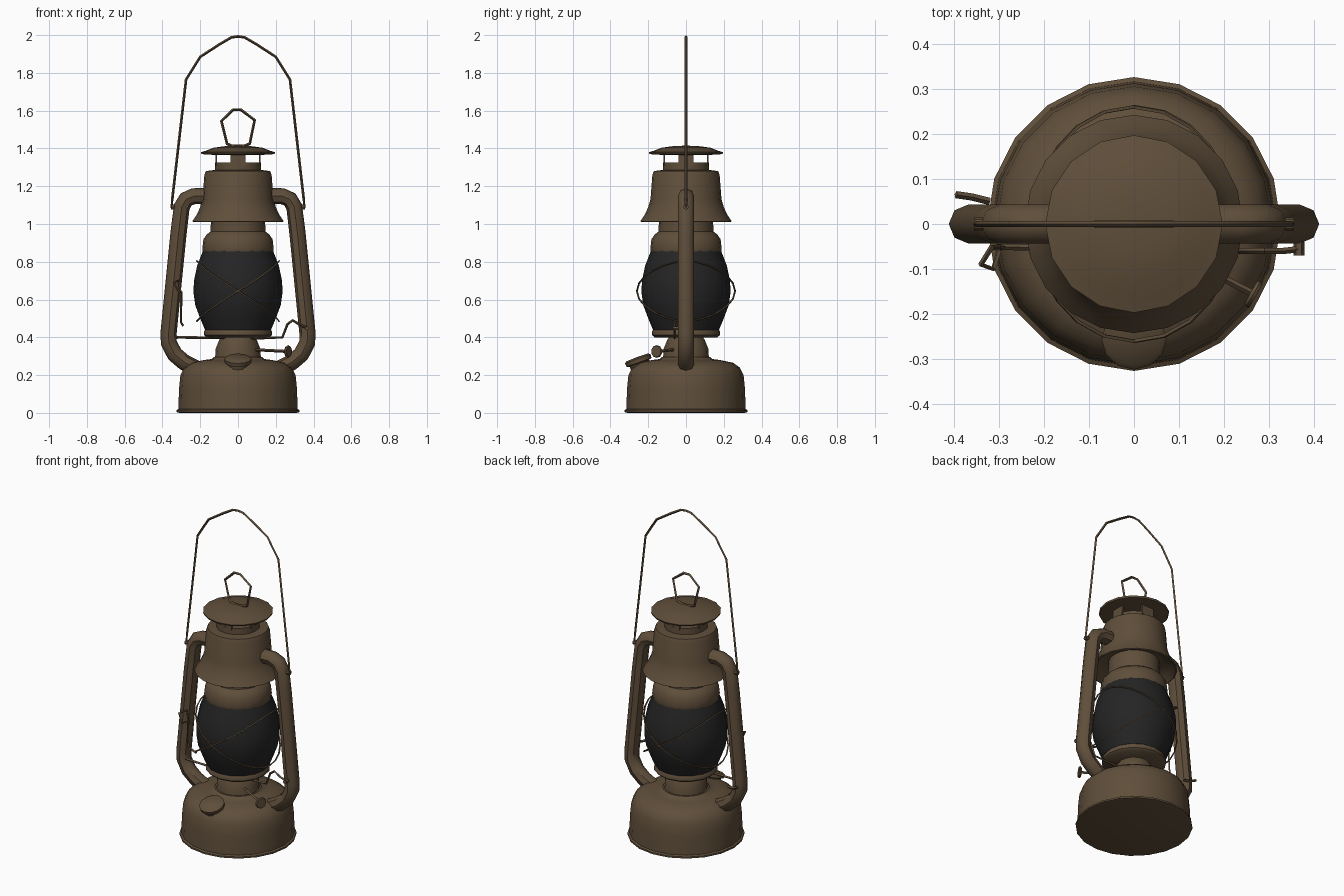
import bpy, bmesh, math
from mathutils import Vector, Matrix

cube = bpy.data.objects.get("Cube")
if cube:
    bpy.data.objects.remove(cube, do_unlink=True)


def material(name, rgb):
    m = bpy.data.materials.new(name)
    m.use_nodes = True
    m.diffuse_color = (*rgb, 1)
    m.node_tree.nodes["Principled BSDF"].inputs["Base Color"].default_value = (*rgb, 1)
    return m


metal = material("aged_brown_metal", (0.115, 0.077, 0.043))
glass = material("dark_glass", (0.018, 0.018, 0.019))


def select(ob):
    bpy.ops.object.select_all(action='DESELECT')
    ob.select_set(True)
    bpy.context.view_layer.objects.active = ob


def finish(name, bm, mat, angle=40):
    me = bpy.data.meshes.new(name)
    bmesh.ops.recalc_face_normals(bm, faces=bm.faces)
    bm.to_mesh(me)
    bm.free()
    me.materials.append(mat)
    ob = bpy.data.objects.new(name, me)
    bpy.context.collection.objects.link(ob)
    select(ob)
    bpy.ops.object.shade_smooth_by_angle(angle=math.radians(angle))
    return ob


def lathe(name, profile, sides=20, mat=metal, place=None):
    """Turn (radius, z) points around z; zero radius closes an end."""
    bm = bmesh.new()
    rings = []
    for r, z in profile:
        n = 1 if r == 0 else sides
        rings.append([bm.verts.new((r * math.sin(math.tau * i / sides),
                                    r * math.cos(math.tau * i / sides), z)) for i in range(n)])
    for a, b in zip(rings, rings[1:]):
        for i in range(sides):
            quad = [a[i % len(a)], a[(i + 1) % len(a)], b[(i + 1) % len(b)], b[i % len(b)]]
            bm.faces.new(list(dict.fromkeys(quad)))
    if place:
        bm.transform(place)
    return finish(name, bm, mat)


def tube(name, points, radius, resolution=0, cyclic=False):
    cu = bpy.data.curves.new(name, 'CURVE')
    cu.dimensions = '3D'
    cu.bevel_depth = radius
    cu.bevel_resolution = resolution
    cu.use_fill_caps = True
    sp = cu.splines.new('POLY')
    sp.points.add(len(points) - 1)
    for p, co in zip(sp.points, points):
        p.co = (*co, 1)
    sp.use_cyclic_u = cyclic
    ob = bpy.data.objects.new(name, cu)
    bpy.context.collection.objects.link(ob)
    cu.materials.append(metal)
    select(ob)
    bpy.ops.object.convert(target='MESH')
    bpy.ops.object.shade_smooth_by_angle(angle=math.radians(45))
    return ob


# Fuel tank and burner
lathe("fuel_tank", [(0, 0.004), (0.31, 0), (0.326, 0.004), (0.326, 0.014), (0.316, 0.02), (0.312, 0.13),
                    (0.305, 0.2), (0.285, 0.24), (0.25, 0.265), (0.18, 0.28), (0.14, 0.285),
                    (0.13, 0.295), (0, 0.295)])
lathe("burner_cone", [(0, 0.28), (0.122, 0.28), (0.118, 0.34), (0.1, 0.385), (0.085, 0.41), (0, 0.41)], 16)
lathe("globe_plate", [(0, 0.4), (0.165, 0.4), (0.18, 0.412), (0.18, 0.432), (0.17, 0.445), (0, 0.445)], 16)

# Glass globe with crossing guard wires
lathe("glass_globe", [(0, 0.44), (0.175, 0.44), (0.2, 0.5), (0.226, 0.57), (0.236, 0.64), (0.233, 0.7),
                      (0.216, 0.78), (0.185, 0.86), (0, 0.86)], 16, glass)
for side, tilt in (("left", 1), ("right", -1)):
    ring = []
    for i in range(24):
        t = math.tau * i / 24
        r = 0.218 + 0.042 * math.sin(t) ** 2
        ring.append((r * math.cos(t), r * math.sin(t), 0.645 + tilt * 0.16 * math.cos(t)))
    tube("guard_wire_" + side, ring, 0.005, cyclic=True)

# Chimney: collar, flared hood, vent and cap
lathe("globe_collar", [(0, 0.855), (0.186, 0.855), (0.189, 0.87), (0.183, 0.92), (0.165, 0.945),
                       (0.145, 0.96), (0.142, 1.1), (0, 1.1)])
lathe("chimney_hood", [(0.142, 1.06), (0.17, 1.06), (0.205, 1.035), (0.235, 1.01), (0.242, 1.014),
                       (0.218, 1.05), (0.2, 1.09), (0.188, 1.13), (0.178, 1.26), (0.17, 1.28),
                       (0.125, 1.286), (0, 1.286)])
lathe("vent_base", [(0, 1.28), (0.123, 1.28), (0.123, 1.325), (0, 1.325)], 16)
for i, side in enumerate(("left", "back", "right", "front")):
    bm = bmesh.new()
    bmesh.ops.create_cube(bm, size=1)
    bm.transform(Matrix.Rotation(i * math.pi / 2, 4, 'Z') @ Matrix.Translation((0.115, 0, 1.345))
                 @ Matrix.Diagonal((0.01, 0.08, 0.07, 1)))
    finish("vent_post_" + side, bm, metal)
lathe("chimney_cap", [(0, 1.366), (0.13, 1.366), (0.193, 1.37), (0.197, 1.38), (0.17, 1.388),
                      (0.13, 1.404), (0.06, 1.413), (0, 1.415)], 16)

# Lifting ring and carrying handle
tube("lifting_ring", [(-0.03, 0, 1.412), (-0.058, 0, 1.425), (-0.088, 0, 1.545), (-0.025, 0, 1.605),
                      (0.015, 0, 1.605), (0.088, 0, 1.55), (0.062, 0, 1.425), (0.03, 0, 1.412)],
     0.008, cyclic=True)
half = [(0.33, 1.09), (0.352, 1.09), (0.347, 1.14), (0.275, 1.765), (0.2, 1.885), (0.1, 1.95), (0.035, 1.988)]
arch = [(-x, 0, z) for x, z in half] + [(0, 0, 1.993)] + [(x, 0, z) for x, z in reversed(half)]
tube("carrying_handle", arch, 0.007)

# Side air tubes
for side, s in (("left", 1), ("right", -1)):
    path = [(0.15, 1.147), (0.235, 1.147), (0.275, 1.13), (0.298, 1.09), (0.315, 0.95), (0.368, 0.42),
            (0.366, 0.37), (0.335, 0.31), (0.285, 0.268), (0.22, 0.235)]
    tube("air_tube_" + side, [(s * x, 0, z) for x, z in path], 0.043, 2)
    lathe("handle_pivot_" + side, [(0, -0.02), (0.014, -0.02), (0.014, 0.02), (0, 0.02)], 8,
          place=Matrix.Translation((s * 0.335, 0, 1.09)) @ Matrix.Rotation(math.pi / 2, 4, 'Y'))

# Filler cap, tilted towards the front
tilt = Matrix.Translation((0, -0.235, 0.23)) @ Matrix.Rotation(math.radians(20), 4, 'X')
lathe("filler_cap", [(0, -0.02), (0.052, -0.02), (0.055, 0.035), (0.07, 0.04), (0.072, 0.06),
                     (0.06, 0.068), (0, 0.07)], 12, place=tilt)

# Globe lifting lever, latch wire and wick winder
tube("lifting_lever", [(-0.32, -0.05, 0.4), (0.1, -0.06, 0.395), (0.235, -0.06, 0.4), (0.262, -0.06, 0.47),
                       (0.29, -0.06, 0.49), (0.33, -0.06, 0.465), (0.372, -0.055, 0.448)], 0.007)
tube("lever_tip", [(0.366, -0.07, 0.448), (0.366, -0.04, 0.448)], 0.012, 1)
tube("latch_wire", [(-0.29, -0.05, 0.46), (-0.302, -0.05, 0.48), (-0.3, -0.06, 0.64), (-0.312, -0.1, 0.64),
                    (-0.34, -0.09, 0.69), (-0.315, -0.05, 0.7), (-0.3, -0.05, 0.62)], 0.006)
tube("latch_hook", [(-0.32, 0.05, 0.4), (-0.36, 0.06, 0.405), (-0.395, 0.065, 0.42)], 0.008)
winder = Vector((0.265, -0.155, 0.325))
tube("wick_winder_rod", [(0.08, -0.06, 0.335), winder], 0.008)
axis = Vector((0.87, -0.5, 0)).to_track_quat('Z', 'Y').to_matrix().to_4x4()
lathe("wick_winder_knob", [(0, -0.007), (0.03, -0.007), (0.034, 0), (0.03, 0.007), (0, 0.007)], 10,
      place=Matrix.Translation(winder) @ axis)
